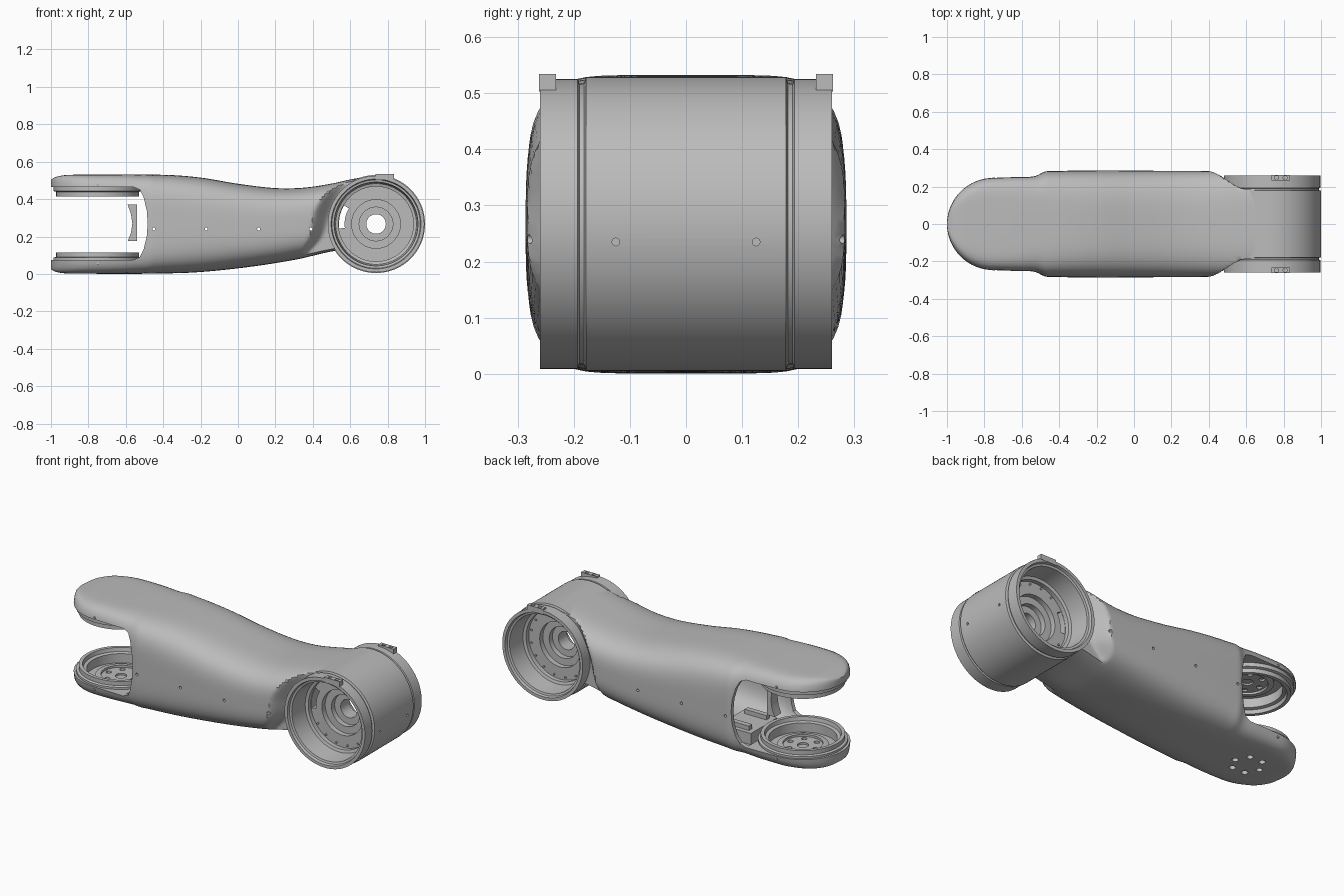
import bpy, bmesh
from math import sin, cos, pi, sqrt, radians

old = bpy.data.objects.get("Cube")
if old:
    bpy.data.objects.remove(old, do_unlink=True)

grey = bpy.data.materials.new("satin grey")
grey.use_nodes = True
grey.diffuse_color = (0.5, 0.5, 0.5, 1)
grey.node_tree.nodes["Principled BSDF"].inputs["Base Color"].default_value = (0.5, 0.5, 0.5, 1)

HUB_X, HUB_Z = 0.738, 0.267      # drum axis, along y
FORK_X, MID_Z = -0.75, 0.265     # fork axis, along z


def build(name, verts, faces):
    bm = bmesh.new()
    vs = [bm.verts.new(v) for v in verts]
    for f in faces:
        bm.faces.new([vs[i] for i in f])
    bmesh.ops.recalc_face_normals(bm, faces=bm.faces)
    mesh = bpy.data.meshes.new(name)
    bm.to_mesh(mesh)
    bm.free()
    mesh.materials.append(grey)
    ob = bpy.data.objects.new(name, mesh)
    bpy.context.collection.objects.link(ob)
    return ob


def loft(name, rings, caps=True, closed=False):
    """Skin a list of equal-sized point loops."""
    n, m = len(rings[0]), len(rings)
    faces = [(i * n + j, i * n + (j + 1) % n,
              (i + 1) % m * n + (j + 1) % n, (i + 1) % m * n + j)
             for i in range(m if closed else m - 1) for j in range(n)]
    if caps:
        faces += [tuple(range(n)), tuple(range((m - 1) * n, m * n))]
    return build(name, [p for r in rings for p in r], faces)


def lathe(name, profile, axis, centre, steps=96):
    """Sweep a closed (radius, height) profile round an axis."""
    cx, cy, cz = centre
    rings = []
    for i in range(steps):
        c, s = cos(2 * pi * i / steps), sin(2 * pi * i / steps)
        rings.append([(cx + r * c, cy + h, cz + r * s) if axis == "y"
                      else (cx + r * c, cy + r * s, cz + h) for r, h in profile])
    return loft(name, rings, caps=False, closed=True)


def rod(name, radius, a, b, axis, centre, steps=64):
    """Plain cylinder from height a to b along an axis."""
    cx, cy, cz = centre
    rings = []
    for h in (a, b):
        ring = []
        for i in range(steps):
            u, v = radius * cos(2 * pi * i / steps), radius * sin(2 * pi * i / steps)
            ring.append({"x": (h, cy + u, cz + v), "y": (cx + u, h, cz + v),
                         "z": (cx + u, cy + v, h)}[axis])
        rings.append(ring)
    return loft(name, rings)


def prism(name, outline, y0, y1):
    """Extrude an (x, z) outline along y."""
    return loft(name, [[(x, y, z) for x, z in outline] for y in (y0, y1)])


def box(name, x0, x1, y0, y1, z0, z1):
    return prism(name, [(x0, z0), (x1, z0), (x1, z1), (x0, z1)], y0, y1)


def cut(ob, *cutters):
    for c in cutters:
        mod = ob.modifiers.new("cut", "BOOLEAN")
        mod.operation, mod.solver, mod.object = "DIFFERENCE", "EXACT", c
        bpy.context.view_layer.objects.active = ob
        bpy.ops.object.modifier_apply(modifier=mod.name)
        bpy.data.objects.remove(c, do_unlink=True)


def curve(points):
    """Smooth interpolation through (position, value) points."""
    def slope(i):
        a, b = points[max(i - 1, 0)], points[min(i + 1, len(points) - 1)]
        return (b[1] - a[1]) / (b[0] - a[0])

    def at(x):
        x = min(max(x, points[0][0]), points[-1][0])
        i = max(k for k in range(len(points) - 1) if points[k][0] <= x)
        (xa, ya), (xb, yb) = points[i], points[i + 1]
        d = xb - xa
        t = (x - xa) / d
        return (ya * (1 + 2 * t) * (1 - t) ** 2 + yb * t * t * (3 - 2 * t)
                + d * t * (1 - t) * (slope(i) * (1 - t) - slope(i + 1) * t))
    return at


top = curve([(-1, .505), (-.97, .52), (-.9, .53), (-.4, .53), (-.2, .515), (0, .482),
             (.2, .459), (.35, .461), (.5, .483), (.6, .505), (.7, .523)])
bottom = curve([(-1, .025), (-.97, .01), (-.9, .002), (-.3, .005), (0, .03), (.3, .075), (.5, .12), (.7, .15)])
width = curve([(-.75, .25), (-.6, .258), (-.52, .264), (-.46, .283), (.4, .283), (.7, .28)])
squareness = curve([(-1, 8), (-.7, 7), (-.4, 4.3), (.3, 3.4), (.7, 4)])
shoulder = curve([(0, .34), (.1, .37), (.2, .455), (.33, .51), (.5, .6), (.55, .63)])


def section(x, inset=0, steps=96):
    """Rounded-box section, narrowed behind the shoulder line."""
    w = sqrt(max(.25 ** 2 - (x - FORK_X) ** 2, 1e-5)) if x < FORK_X else width(x)
    hi, lo, n = top(x) - inset, bottom(x) + inset, squareness(x)
    w, h, mid = w - inset, (hi - lo) / 2, (hi + lo) / 2
    ring = []
    for i in range(steps):
        c, s = cos(2 * pi * (i + .5) / steps), sin(2 * pi * (i + .5) / steps)
        r = (abs(c) ** n + abs(s) ** n) ** (-1 / n)
        y, z = w * r * c, mid + h * r * s
        drop = .04 + .25 * z
        t = min(max((x - shoulder(z)) / drop + 1, 0), 1)
        limit = .188 + .1 * (1 - t * t * (3 - 2 * t)) - inset
        ring.append((x, max(-limit, min(limit, y)), z))
    return ring


# Arm body: smooth shell with a fork at one end and a seat for the drum
xs = [FORK_X - .25 * cos(pi / 2 * k / 16) for k in range(16)]
xs += [FORK_X + 1.45 * k / 110 for k in range(111)]
body = loft("arm_body", [section(x) for x in xs])
cavity = loft("cavity", [section(-.56 + .8 * k / 30, .022) for k in range(31)])
slot = prism("slot", [(-1.1, .075), (-.56, .075), (-.525, .09), (-.505, .13), (-.488, .2),
                      (-.483, .27), (-.488, .34), (-.505, .41), (-.525, .45), (-.56, .465),
                      (-1.1, .465)], -.4, .4)
seat = rod("seat", .25, -.4, .4, "y", (HUB_X, 0, HUB_Z), 96)
recess = rod("recess", .182, .035, .495, "z", (FORK_X, 0, 0))
cut(body, cavity, slot, seat, recess)
for x in (-.45, -.17, .11, .39):
    cut(body, rod("side_hole", .008, -.4, .4, "y", (x, 0, .24), 12))
for k in range(6):
    a = 2 * pi * k / 6
    cut(body, rod("bolt_hole", .017, -.1, .1, "z", (FORK_X + .08 * cos(a), .08 * sin(a), 0), 20))

# Drum: two flanged ends with stepped bores round a pierced centre web
half = [(.262, .178), (.25, .182), (.25, .19), (.258, .193), (.258, .26), (.24, .26),
        (.236, .245), (.224, .242), (.216, .13), (.2, .125), (.2, .1), (.13, .1),
        (.13, .07), (.09, .07), (.09, .04), (.052, .04)]
drum = lathe("drum", half + [(r, -y) for r, y in reversed(half)], "y", (HUB_X, 0, HUB_Z), 128)
arc = [radians(150 + 37 * k / 12) for k in range(13)]
cable_slot = prism("cable_slot", [(HUB_X + r * cos(a), HUB_Z + r * sin(a))
                                  for r, angles in ((.198, arc), (.168, arc[::-1])) for a in angles], -.22, .22)
cut(drum, cable_slot)
for y in (-.125, .125):
    cut(drum, rod("drum_hole", .007, .97, 1.1, "x", (0, y, .235), 12))

# Details repeated on both ends of the drum
for side, word in ((-1, "right"), (1, "left")):
    ends = sorted((side * .232, side * .262))
    tab = box(word + "_tab", .735, .835, *ends, .503, .534)
    for x in (.762, .808):
        cut(tab, rod("tab_hole", .011, .515, .56, "z", (x, side * .247, 0), 16))
    for k in range(16):
        a = 2 * pi * (k + .5) / 16
        if not radians(145) < a < radians(192):
            rod(word + "_web_bolt", .006, side * .098, side * .106, "y",
                (HUB_X + .185 * cos(a), 0, HUB_Z + .185 * sin(a)), 10)

# Fork bearings: stepped ring, hub plate and bolts, mirrored top to bottom
ring = [(.236, -.21), (.236, -.178), (.222, -.174), (.222, -.15), (.202, -.15),
        (.198, -.172), (.18, -.176), (.18, -.225), (.236, -.225)]
hub = [(.135, -.232), (.135, -.212), (.12, -.208), (.105, -.208), (.105, -.22), (.03, -.22), (.03, -.232)]
for flip, word in ((1, "lower"), (-1, "upper")):
    lathe(word + "_bearing_ring", [(r, flip * z) for r, z in ring], "z", (FORK_X, 0, MID_Z))
    plate = lathe(word + "_hub_plate", [(r, flip * z) for r, z in hub], "z", (FORK_X, 0, MID_Z), 64)
    for k in range(6):
        a = 2 * pi * k / 6
        spot = (FORK_X + .08 * cos(a), .08 * sin(a), 0)
        cut(plate, rod("hub_hole", .015, MID_Z - flip * .25, MID_Z - flip * .2, "z", spot, 16))
    for y in (-.235, .235):
        rod(word + "_edge_screw", .007, *sorted((y, y * 1.06)), "y",
            (FORK_X, 0, MID_Z - flip * .208), 12)

# Cable bracket and mounting block inside the mouth of the shell
prism("cable_bracket", [(-.59, .37), (-.54, .37), (-.54, .175), (-.59, .175),
                        (-.572, .22), (-.565, .27), (-.572, .32)], -.03, .03)
box("mounting_block", -.5, -.3, -.12, .12, .02, .09)
for y in (-.08, .08):
    box("block_rib", -.47, -.33, y - .015, y + .015, .085, .115)

for ob in bpy.context.collection.objects:
    if ob.type == "MESH":
        bpy.ops.object.select_all(action="DESELECT")
        ob.select_set(True)
        bpy.context.view_layer.objects.active = ob
        bpy.ops.object.shade_smooth_by_angle(angle=radians(32))
